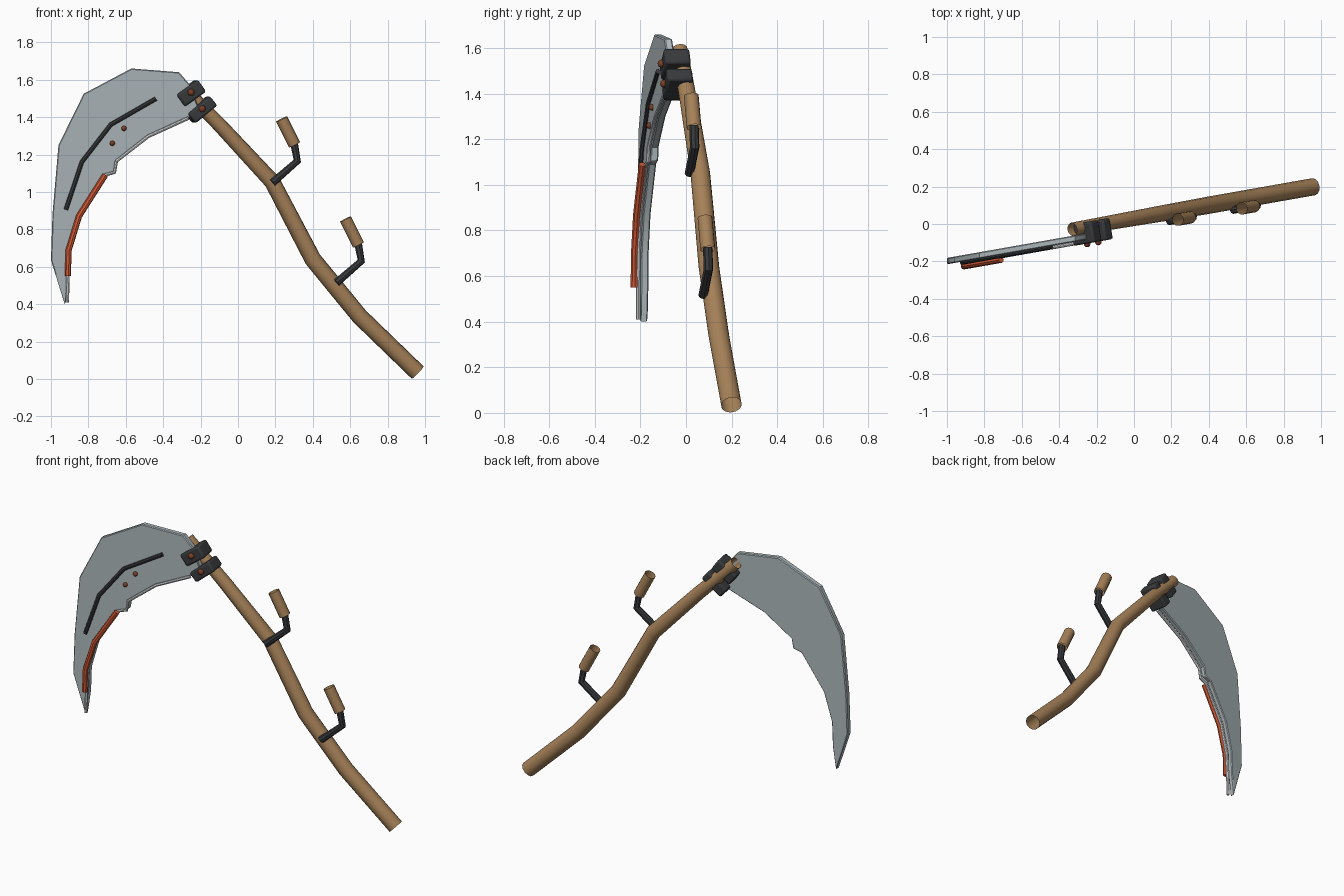
import bpy, math
from mathutils import Matrix

if "Cube" in bpy.data.objects:
    bpy.data.objects.remove(bpy.data.objects["Cube"])

YAW = math.radians(10)
SLOPE = math.tan(YAW)


def material(name, rgb):
    m = bpy.data.materials.new(name)
    m.diffuse_color = (*rgb, 1)
    m.use_nodes = True
    m.node_tree.nodes["Principled BSDF"].inputs["Base Color"].default_value = m.diffuse_color
    return m


WOOD = material("wood", (0.38, 0.22, 0.098))
STEEL = material("blade steel", (0.42, 0.48, 0.50))
EDGE = material("bright edge", (0.74, 0.77, 0.78))
IRON = material("dark iron", (0.040, 0.042, 0.046))
RED = material("orange red", (0.66, 0.10, 0.035))
RUST = material("rust", (0.20, 0.05, 0.02))


def at(x, z, off):
    """Point in the turned plane of the tool, shifted by off in y."""
    return (x, SLOPE * x + off, z)


def finish(obj, name, mat, angle=40):
    obj.name = name
    obj.data.materials.clear()
    obj.data.materials.append(mat)
    bpy.ops.object.select_all(action='DESELECT')
    obj.select_set(True)
    bpy.context.view_layer.objects.active = obj
    if obj.type == 'CURVE':
        bpy.ops.object.convert(target='MESH')
        obj = bpy.context.object
    bpy.ops.object.shade_smooth_by_angle(angle=math.radians(angle))
    return obj


def tube(name, pts, off, radius, mat, caps=True, res=2, taper=None):
    cu = bpy.data.curves.new(name, 'CURVE')
    cu.dimensions = '3D'
    cu.bevel_depth = radius
    cu.bevel_resolution = res
    cu.use_fill_caps = caps
    sp = cu.splines.new('POLY')
    sp.points.add(len(pts) - 1)
    for i, (x, z) in enumerate(pts):
        sp.points[i].co = (*at(x, z, off), 1)
        sp.points[i].radius = taper[i] if taper else 1
    obj = bpy.data.objects.new(name, cu)
    bpy.context.collection.objects.link(obj)
    return finish(obj, name, mat)


def bevel(obj, width, segments=1):
    m = obj.modifiers.new("bevel", 'BEVEL')
    m.width = width
    m.segments = segments
    m.limit_method = 'ANGLE'
    m.angle_limit = math.radians(50)


def bolt(name, x, z, off, radius):
    bpy.ops.mesh.primitive_uv_sphere_add(segments=12, ring_count=8,
                                         radius=radius, location=at(x, z, off))
    finish(bpy.context.object, name, RUST)


# Bent wooden shaft, open at the ends
tube("shaft",
     [(0.96, 0.035), (0.65, 0.335), (0.40, 0.64), (0.183, 1.055), (-0.10, 1.36), (-0.33, 1.593)],
     0.03, 0.046, WOOD, caps=False, res=4, taper=[1, 1, 1, 0.95, 0.85, 0.78])

# Two handles with iron arms and wooden grips
for label, dx, dz in (("upper", 0, 0), ("lower", 0.342, -0.535)):
    arm = [(0.185, 1.05), (0.317, 1.165), (0.30, 1.26)]
    grip = [(0.302, 1.252), (0.233, 1.39)]
    tube(label + "_handle_arm", [(x + dx, z + dz) for x, z in arm], -0.018, 0.021, IRON)
    tube(label + "_handle_grip", [(x + dx, z + dz) for x, z in grip], -0.018, 0.033,
         WOOD, caps=False, res=4)

# Curved blade plate
inner = [(-0.20, 1.42), (-0.265, 1.395), (-0.48, 1.297), (-0.65, 1.165),
         (-0.66, 1.105), (-0.71, 1.09), (-0.85, 0.87), (-0.90, 0.69), (-0.905, 0.54)]
outer = [(-0.925, 0.395), (-1.0, 0.635), (-0.992, 0.88), (-0.96, 1.25),
         (-0.825, 1.525), (-0.57, 1.66), (-0.315, 1.64), (-0.255, 1.57)]
outline = inner + outer
n = len(outline)
verts = [at(x, z, off) for off in (-0.039, -0.005) for x, z in outline]
faces = [tuple(range(n)), tuple(range(2 * n - 1, n - 1, -1))]
faces += [(i, n + i, n + (i + 1) % n, (i + 1) % n) for i in range(n)]
mesh = bpy.data.meshes.new("blade")
mesh.from_pydata(verts, [], faces)
blade = bpy.data.objects.new("blade", mesh)
bpy.context.collection.objects.link(blade)
finish(blade, "blade", STEEL, 25)
bpy.ops.object.mode_set(mode='EDIT')
bpy.ops.mesh.select_all(action='SELECT')
bpy.ops.mesh.normals_make_consistent(inside=False)
bpy.ops.object.mode_set(mode='OBJECT')
bevel(blade, 0.005)

# Bright rod along the cutting edge, red sleeve, and dark rib
tube("cutting_edge", inner[1:-1] + [(-0.909, 0.55), (-0.913, 0.41)], -0.049, 0.0095, EDGE)
tube("edge_sleeve", [(-0.71, 1.09), (-0.85, 0.87), (-0.905, 0.69), (-0.91, 0.55)],
     -0.066, 0.0165, RED)
tube("blade_rib", [(-0.44, 1.498), (-0.68, 1.36), (-0.835, 1.16), (-0.92, 0.905)],
     -0.044, 0.012, IRON)

# Clamps holding the blade to the shaft, each with a bolt
for label, x, z, size, tilt in (("upper", -0.257, 1.528, (0.14, 0.115, 0.078), 35),
                                ("lower", -0.197, 1.44, (0.152, 0.115, 0.066), 39)):
    bpy.ops.mesh.primitive_cube_add(size=1)
    clamp = bpy.context.object
    clamp.data.transform(Matrix.Diagonal((*size, 1)))
    clamp.matrix_world = (Matrix.Translation(at(x, z, -0.002)) @ Matrix.Rotation(YAW, 4, 'Z')
                          @ Matrix.Rotation(-math.radians(tilt), 4, 'Y'))
    finish(clamp, label + "_clamp", IRON, 30)
    bevel(clamp, 0.011, 2)
    bolt(label + "_clamp_bolt", x + 0.006, z + 0.004, -0.062, 0.018)

# Bolts on the blade
bolt("blade_bolt_a", -0.61, 1.34, -0.042, 0.014)
bolt("blade_bolt_b", -0.672, 1.26, -0.042, 0.014)
